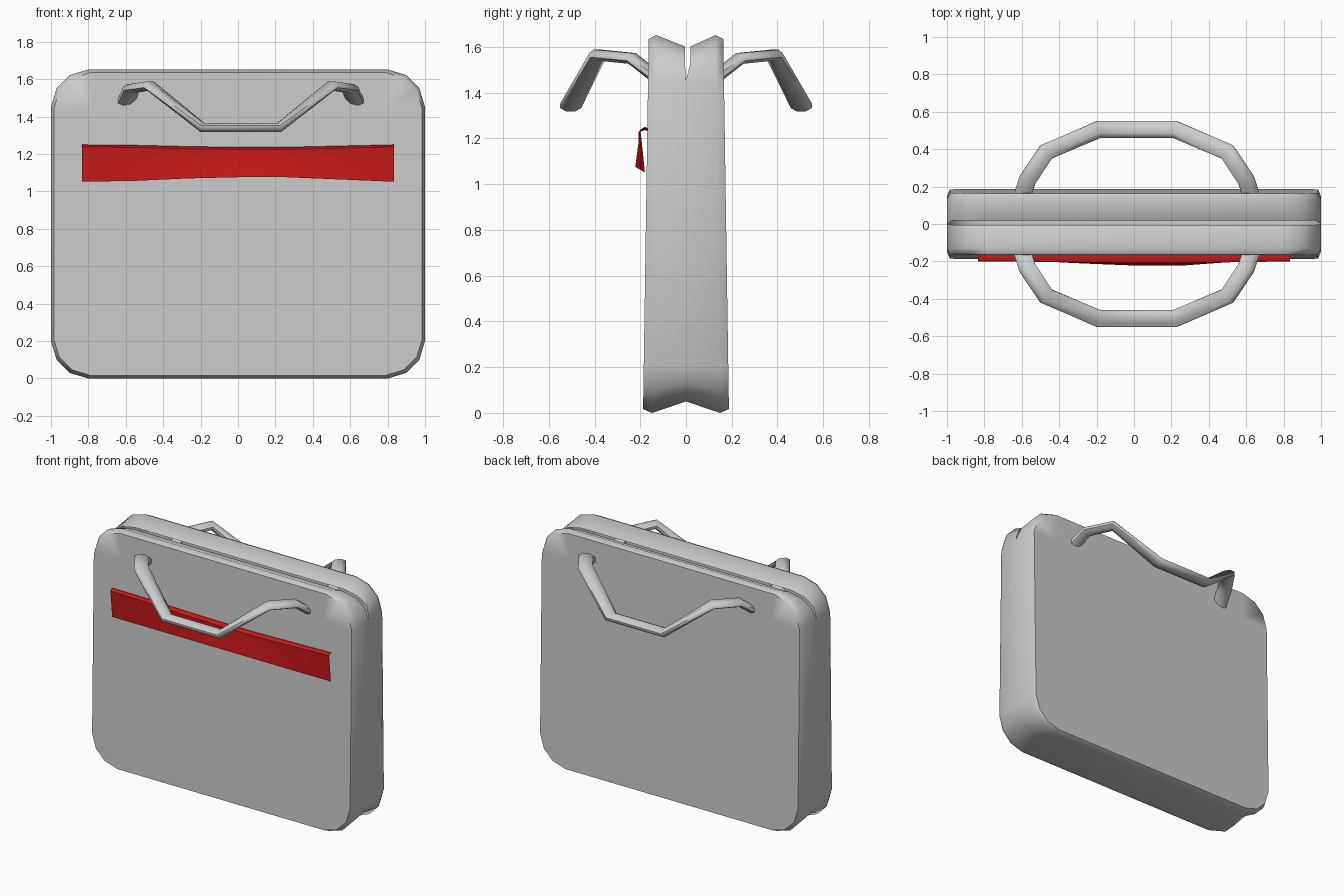
import bpy, bmesh, math
from mathutils import Vector

if "Cube" in bpy.data.objects:
    bpy.data.objects.remove(bpy.data.objects["Cube"])

H = 1.652


def finish(name, bm, angle=60):
    bmesh.ops.remove_doubles(bm, verts=bm.verts, dist=0.0005)
    bmesh.ops.recalc_face_normals(bm, faces=bm.faces)
    me = bpy.data.meshes.new(name)
    bm.to_mesh(me)
    bm.free()
    ob = bpy.data.objects.new(name, me)
    bpy.context.collection.objects.link(ob)
    bpy.ops.object.select_all(action='DESELECT')
    bpy.context.view_layer.objects.active = ob
    ob.select_set(True)
    bpy.ops.object.shade_smooth_by_angle(angle=math.radians(angle))
    return ob


def loft(bm, rings, closed=True):
    """Bridge rings of equal point count with quads."""
    rows = [[bm.verts.new(p) for p in r] for r in rings]
    n = len(rows[0])
    for a, b in zip(rows, rows[1:]):
        for i in range(n if closed else n - 1):
            j = (i + 1) % n
            bm.faces.new((a[i], a[j], b[j], b[i]))
    return rows


# Bag body: two half shells joined at the seam, open along the top slit
corner = [(1, 0.2), (0.97, 0.1), (0.9, 0.03), (0.8, 0)]
right = [(x, z) for x, z in reversed(corner)] + [(x, H - z) for x, z in corner]
right[4:] = [(x, H - z) for x, z in corner]
outline = right + [(-x, z) for x, z in reversed(right)]


def depth(z):
    return 0.188 - 0.025 * z / H


def seam(x, z, s):
    gap = 0 if z < 1.46 else (0.02 if s > 0 else -0.005)
    if z < 0.2:
        return (x, 0, 0.05 + z * 0.75)
    if z > 1.5:
        return (x, gap, z - 0.05 * (z - 1.5) / (H - 1.5))
    return (x, 0, z)


bm = bmesh.new()
for s in (-1, 1):
    mid = [seam(x, z, s) for x, z in outline]
    ridge = [(x, s * 0.79 * depth(z), z) for x, z in outline]
    edge = []
    for x, z in outline:
        ez = H / 2 + (z - H / 2) * 0.98
        edge.append((x * 0.985, s * depth(ez), ez))
    inner = [(max(-0.78, min(0.78, x)), max(0.2, min(H - 0.2, z))) for x, z in outline]
    panel = [(x, s * depth(z), z) for x, z in inner]
    rows = loft(bm, [mid, ridge, edge, panel])
    bm.faces.new([rows[3][i] for i in (0, 7, 8, 15)])
finish("bag_body", bm)

# Carry handles: flattened tubes, mirrored front to back
half = [(-0.6, -0.14, 1.475), (-0.57, -0.235, 1.55), (-0.47, -0.385, 1.565), (-0.19, -0.505, 1.342)]
path = [Vector(p) for p in half] + [Vector((0.03 - x, y, z)) for x, y, z in reversed(half)]
SIDES = 8
for name, s in (("front_handle", 1), ("back_handle", -1)):
    rings = []
    for i, p in enumerate(path):
        before = (p - path[i - 1]).normalized() if i else Vector()
        after = (path[i + 1] - p).normalized() if i < len(path) - 1 else Vector()
        t = (before + after).normalized()
        side = t.cross(Vector((0, 0, 1))).normalized()
        up = side.cross(t)
        ring = []
        for k in range(SIDES):
            a = math.tau * (k + 0.5) / SIDES
            q = p + side * 0.05 * math.cos(a) + up * 0.027 * math.sin(a)
            ring.append((q.x, s * q.y, q.z))
        rings.append(ring)
    bm = bmesh.new()
    rows = loft(bm, rings)
    bm.faces.new(rows[0])
    bm.faces.new(rows[-1])
    finish(name, bm)

# Red flap: hooked strip that lifts off the front in the middle
sections = [(-0.835, 0), (-0.55, 0.2), (-0.26, 0.75), (0, 1), (0.26, 1), (0.55, 0.5), (0.835, 0)]
rings = []
for x, b in sections:
    top = 1.25 - 0.013 * b
    rings.append([(x, -0.165, top - 0.005), (x, -0.182, top), (x, -0.2 - 0.008 * b, top - 0.012),
                  (x, -0.195 - 0.012 * b, top - 0.05), (x, -0.18 - 0.042 * b, 1.052 + 0.024 * b)])
bm = bmesh.new()
loft(bm, rings, closed=False)
flap = finish("front_flap", bm)
red = bpy.data.materials.new("red_fabric")
red.diffuse_color = (0.6, 0.01, 0.01, 1)
red.use_nodes = True
red.node_tree.nodes["Principled BSDF"].inputs["Base Color"].default_value = red.diffuse_color
flap.data.materials.append(red)
